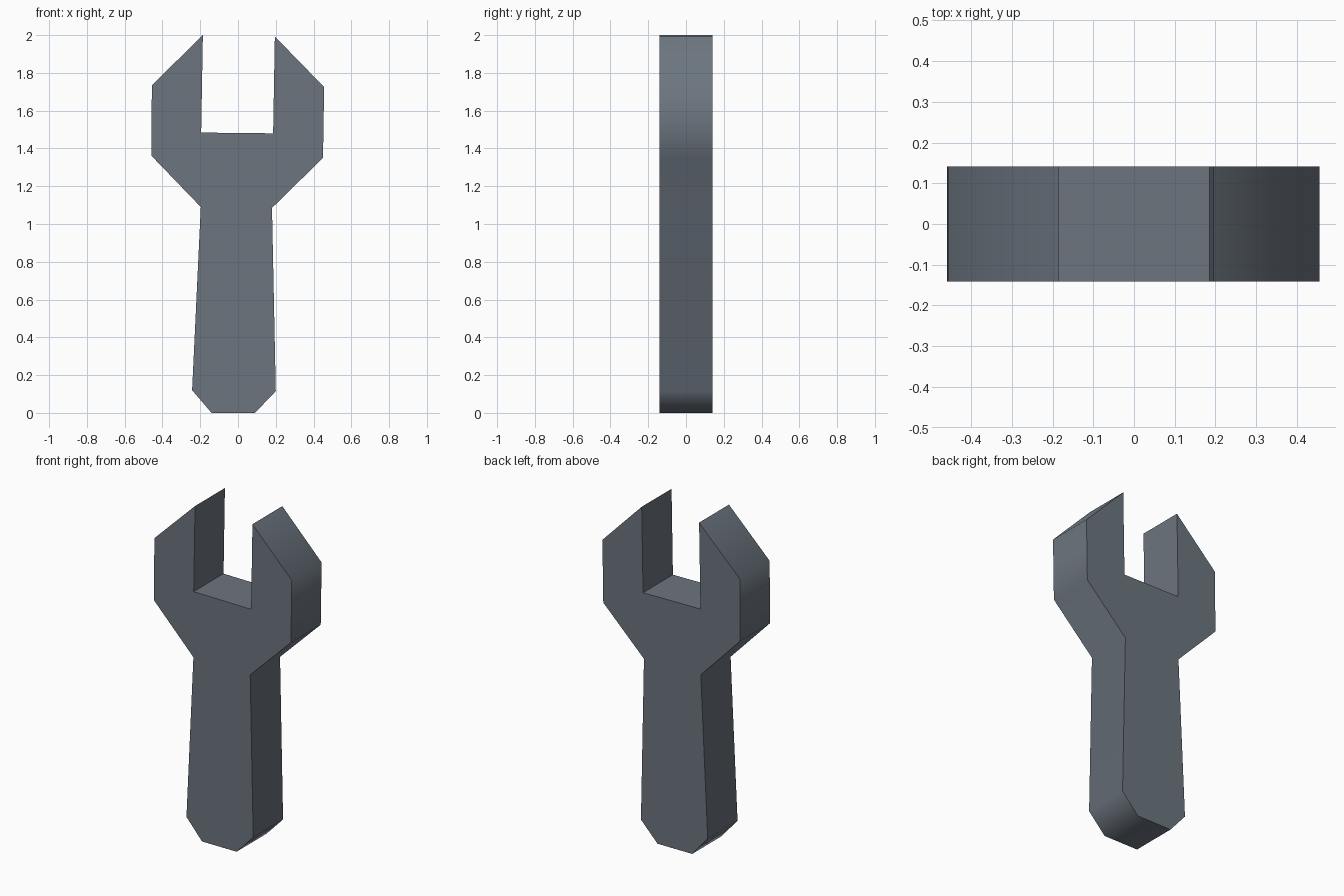
import bpy, bmesh, math
from mathutils import Vector

if "Cube" in bpy.data.objects:
    bpy.data.objects.remove(bpy.data.objects["Cube"])

HALF = 0.1415  # half thickness

# Outline seen from the front (x, z), anticlockwise
OUTLINE = [
    (-0.14, 0.0), (0.09, 0.0), (0.20, 0.115),           # handle end
    (0.18, 1.085), (0.45, 1.35), (0.456, 1.725),        # right jaw, outside
    (0.195, 1.993), (0.186, 1.48),                      # right side of slot
    (-0.195, 1.484), (-0.186, 2.0),                     # left side of slot
    (-0.456, 1.735), (-0.459, 1.362),                   # left jaw, outside
    (-0.197, 1.09), (-0.243, 0.12),                     # handle left side
]

steel = bpy.data.materials.new("slate_grey_steel")
steel.diffuse_color = (0.150, 0.178, 0.212, 1.0)
steel.use_nodes = True
steel.node_tree.nodes["Principled BSDF"].inputs["Base Color"].default_value = steel.diffuse_color

# Spanner: front profile extruded through its thickness
bm = bmesh.new()
front = bm.faces.new([bm.verts.new((x, -HALF, z)) for x, z in OUTLINE])
extruded = bmesh.ops.extrude_face_region(bm, geom=[front], use_keep_orig=True)
back_verts = [g for g in extruded["geom"] if isinstance(g, bmesh.types.BMVert)]
bmesh.ops.translate(bm, verts=back_verts, vec=Vector((0, 2 * HALF, 0)))
bmesh.ops.recalc_face_normals(bm, faces=bm.faces[:])

mesh = bpy.data.meshes.new("spanner")
bm.to_mesh(mesh)
bm.free()
mesh.materials.append(steel)
spanner = bpy.data.objects.new("spanner", mesh)
bpy.context.collection.objects.link(spanner)

# Soft shading around the rim, sharp slot, tips and flat sides
bpy.context.view_layer.objects.active = spanner
spanner.select_set(True)
bpy.ops.object.shade_smooth_by_angle(angle=math.radians(60))
